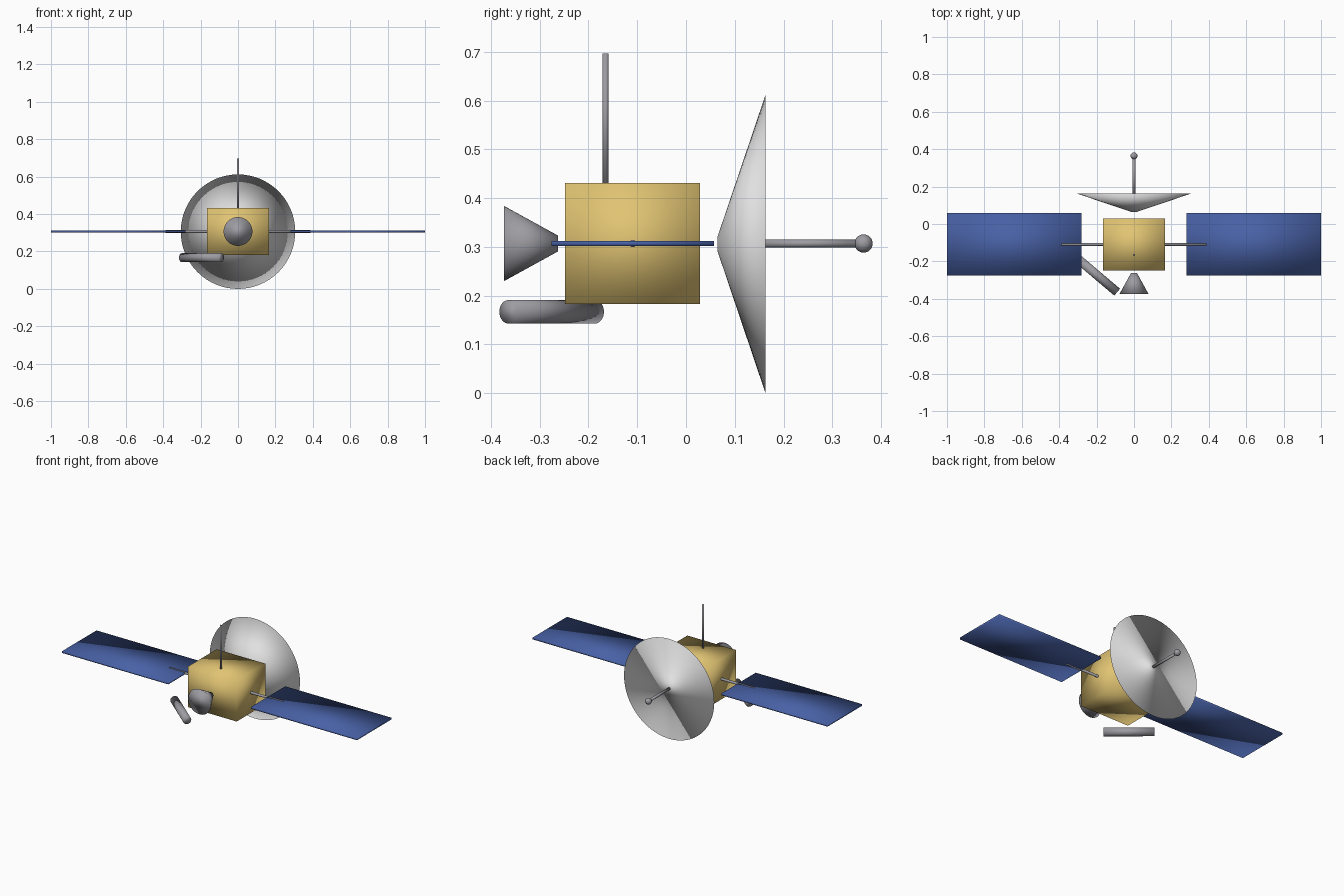
import bpy
import math
from mathutils import Vector

cube = bpy.data.objects.get("Cube")
if cube:
    bpy.data.objects.remove(cube, do_unlink=True)


def material(name, rgb):
    mat = bpy.data.materials.new(name)
    mat.use_nodes = True
    mat.diffuse_color = (*rgb, 1)
    bsdf = next(n for n in mat.node_tree.nodes if n.type == 'BSDF_PRINCIPLED')
    bsdf.inputs["Base Color"].default_value = (*rgb, 1)
    return mat


gold = material("gold_foil", (0.75, 0.55, 0.17))
blue = material("solar_blue", (0.065, 0.12, 0.38))
white = material("dish_white", (0.75, 0.75, 0.75))
metal = material("grey_metal", (0.33, 0.33, 0.36))


def finish(name, mat):
    """Name, colour and smooth the part just added."""
    obj = bpy.context.object
    obj.name = obj.data.name = name
    obj.data.materials.append(mat)
    bpy.ops.object.shade_smooth()
    return obj


def box(name, mat, center, size):
    bpy.ops.mesh.primitive_cube_add(size=1)
    obj = finish(name, mat)
    for v in obj.data.vertices:
        v.co = Vector(a * s for a, s in zip(v.co, size))
    obj.location = center
    return obj


def cone(name, mat, start, end, r1, r2, sides=32):
    """Closed cone or rod running from one point to another."""
    start, end = Vector(start), Vector(end)
    axis = end - start
    bpy.ops.mesh.primitive_cone_add(vertices=sides, radius1=r1, radius2=r2,
                                    depth=axis.length, location=(start + end) / 2)
    obj = finish(name, mat)
    obj.rotation_euler = axis.to_track_quat('Z', 'Y').to_euler()
    return obj


mid = 0.307      # height of the main axis
hinge_y = -0.109

# Foil-covered body
box("body", gold, (0, -0.11, mid), (0.33, 0.277, 0.249))

# Solar wings on one cross rod
for side, label in ((1, "left"), (-1, "right")):
    box(label + "_solar_panel", blue, (side * 0.64, hinge_y, mid), (0.72, 0.333, 0.011))
cone("panel_rod", metal, (-0.387, hinge_y, mid), (0.387, hinge_y, mid), 0.0075, 0.0075)

# Dish with its feed rod and tip
cone("dish", white, (0, 0.065, mid - 0.001), (0, 0.163, mid - 0.001), 0.016, 0.306, 64)
cone("feed_rod", metal, (0, 0.15, mid), (0, 0.36, mid), 0.008, 0.008)
bpy.ops.mesh.primitive_uv_sphere_add(segments=24, ring_count=12, radius=0.0187,
                                     location=(0, 0.364, mid))
finish("feed_tip", metal)

# Front thruster nozzle
cone("nozzle", metal, (0, -0.373, mid), (0, -0.262, mid), 0.077, 0.016, 48)

# Mast on top
cone("antenna_mast", metal, (0, -0.165, 0.42), (0, -0.165, 0.697), 0.0058, 0.0058)

# Slanted tank below the body
angle = math.radians(-40.3)
reach = Vector((math.cos(angle), math.sin(angle), 0)) * 0.1375
tank = Vector((-0.195, -0.2755, 0.167))
cone("tank", metal, tank - reach, tank + reach, 0.024, 0.024)
